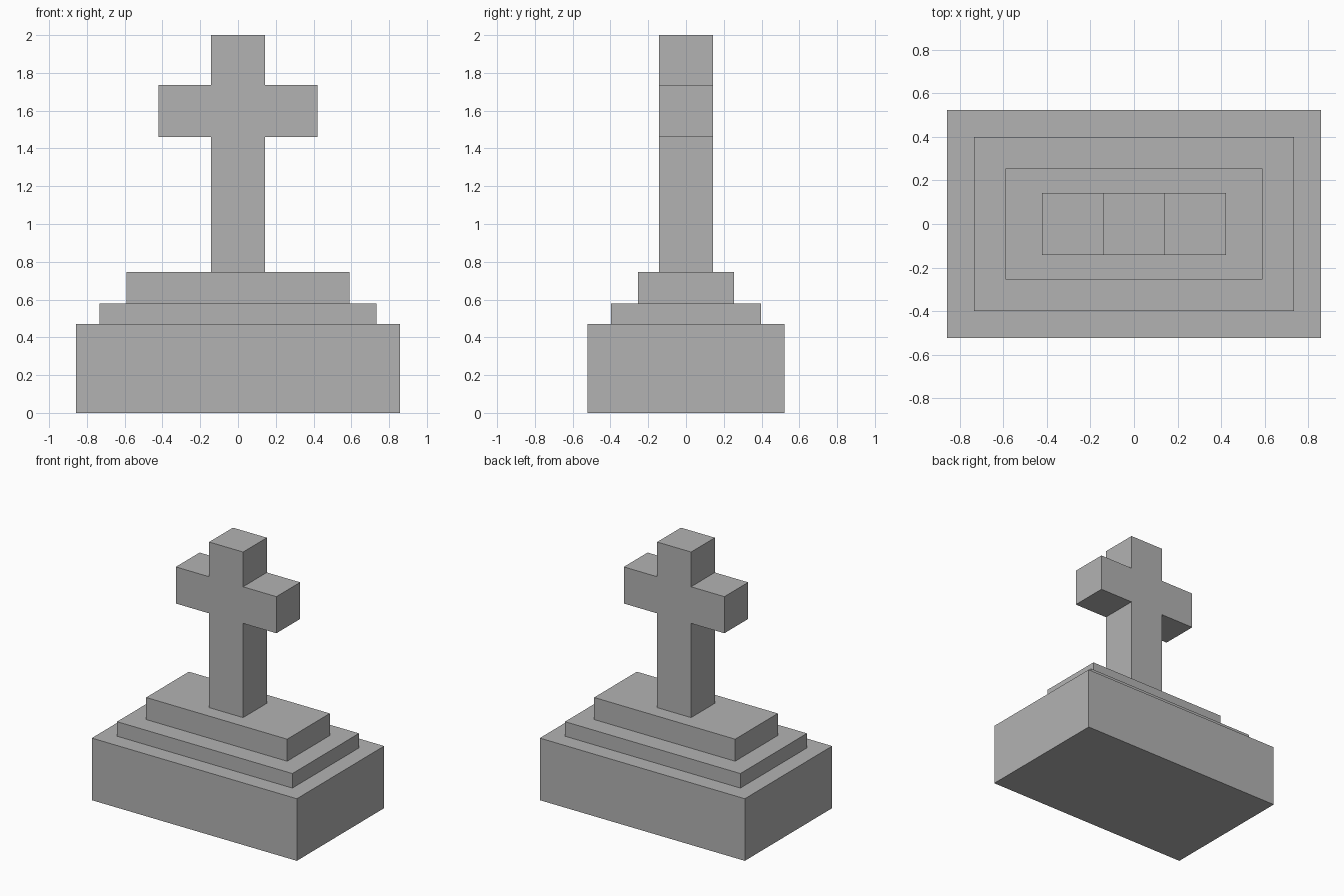
import bpy
import bmesh

cube = bpy.data.objects.get("Cube")
if cube:
    bpy.data.objects.remove(cube, do_unlink=True)

# Single stone colour
stone = bpy.data.materials.new("grey stone")
stone.use_nodes = True
colour = (0.45, 0.45, 0.45, 1)
stone.diffuse_color = colour
stone.node_tree.nodes["Principled BSDF"].inputs["Base Color"].default_value = colour


def extrude_profile(name, points, half_depth):
    """Extrude an outline in the XZ plane from front to back."""
    bm = bmesh.new()
    face = bm.faces.new([bm.verts.new((x, -half_depth, z)) for x, z in points])
    result = bmesh.ops.extrude_face_region(bm, geom=[face])
    moved = [v for v in result["geom"] if isinstance(v, bmesh.types.BMVert)]
    bmesh.ops.translate(bm, verts=moved, vec=(0, 2 * half_depth, 0))
    bmesh.ops.recalc_face_normals(bm, faces=bm.faces)
    mesh = bpy.data.meshes.new(name)
    bm.to_mesh(mesh)
    bm.free()
    mesh.materials.append(stone)
    obj = bpy.data.objects.new(name, mesh)
    bpy.context.scene.collection.objects.link(obj)
    return obj


def mirrored(half):
    """Complete a right-hand outline with its mirror image."""
    return half + [(-x, z) for x, z in reversed(half)]


# Stepped pedestal: name, half width, half depth, bottom, top
steps = [
    ("base_block", 0.858, 0.522, 0, 0.47),
    ("middle_step", 0.734, 0.398, 0.47, 0.58),
    ("upper_step", 0.59, 0.255, 0.58, 0.747),
]
for name, half_width, half_depth, bottom, top in steps:
    extrude_profile(name, mirrored([(half_width, bottom), (half_width, top)]), half_depth)

# Cross: one solid outline with square-section post and arms
post, arm = 0.142, 0.421
extrude_profile("cross", mirrored([
    (post, 0.747), (post, 1.46), (arm, 1.46),
    (arm, 1.737), (post, 1.737), (post, 2),
]), post)
